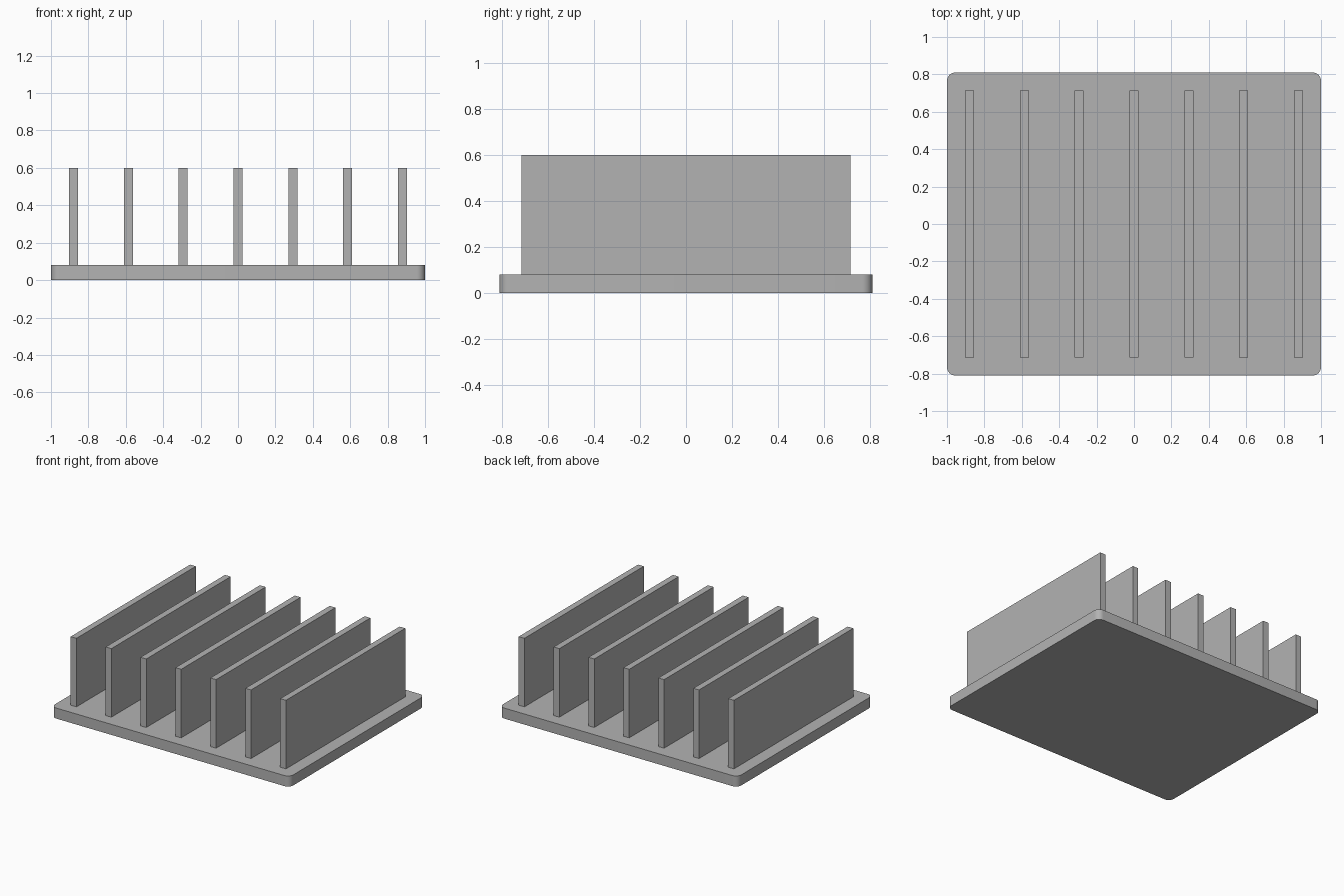
import bpy
import bmesh

if "Cube" in bpy.data.objects:
    bpy.data.objects.remove(bpy.data.objects["Cube"], do_unlink=True)

# Single metal colour
metal = bpy.data.materials.new("grey_metal")
metal.use_nodes = True
colour = (0.45, 0.45, 0.45, 1)
metal.diffuse_color = colour
metal.node_tree.nodes["Principled BSDF"].inputs["Base Color"].default_value = colour


def block(name, size, centre, corner=0):
    """Box with optional rounded vertical corners."""
    bm = bmesh.new()
    bmesh.ops.create_cube(bm, size=1)
    bmesh.ops.scale(bm, vec=size, verts=bm.verts)
    if corner:
        upright = [e for e in bm.edges
                   if abs(e.verts[0].co.z - e.verts[1].co.z) > size[2] / 2]
        bmesh.ops.bevel(bm, geom=upright, offset=corner, offset_type='OFFSET',
                        segments=8, profile=0.5, affect='EDGES')
    mesh = bpy.data.meshes.new(name)
    bm.to_mesh(mesh)
    bm.free()
    mesh.materials.append(metal)
    obj = bpy.data.objects.new(name, mesh)
    obj.location = centre
    bpy.context.collection.objects.link(obj)
    return obj


# Base plate with rounded corners
BASE_H, TOP = 0.08, 0.6
base = block("base_plate", (2, 1.62, BASE_H), (0, 0, BASE_H / 2), corner=0.045)
bpy.context.view_layer.objects.active = base
base.select_set(True)
bpy.ops.object.shade_smooth_by_angle()
base.select_set(False)

# Row of evenly spaced upright fins
FINS, PITCH = 7, 0.293
for i in range(FINS):
    x = (i - (FINS - 1) / 2) * PITCH
    block(f"fin_{i + 1}", (0.048, 1.43, TOP - BASE_H), (x, 0, (TOP + BASE_H) / 2))
